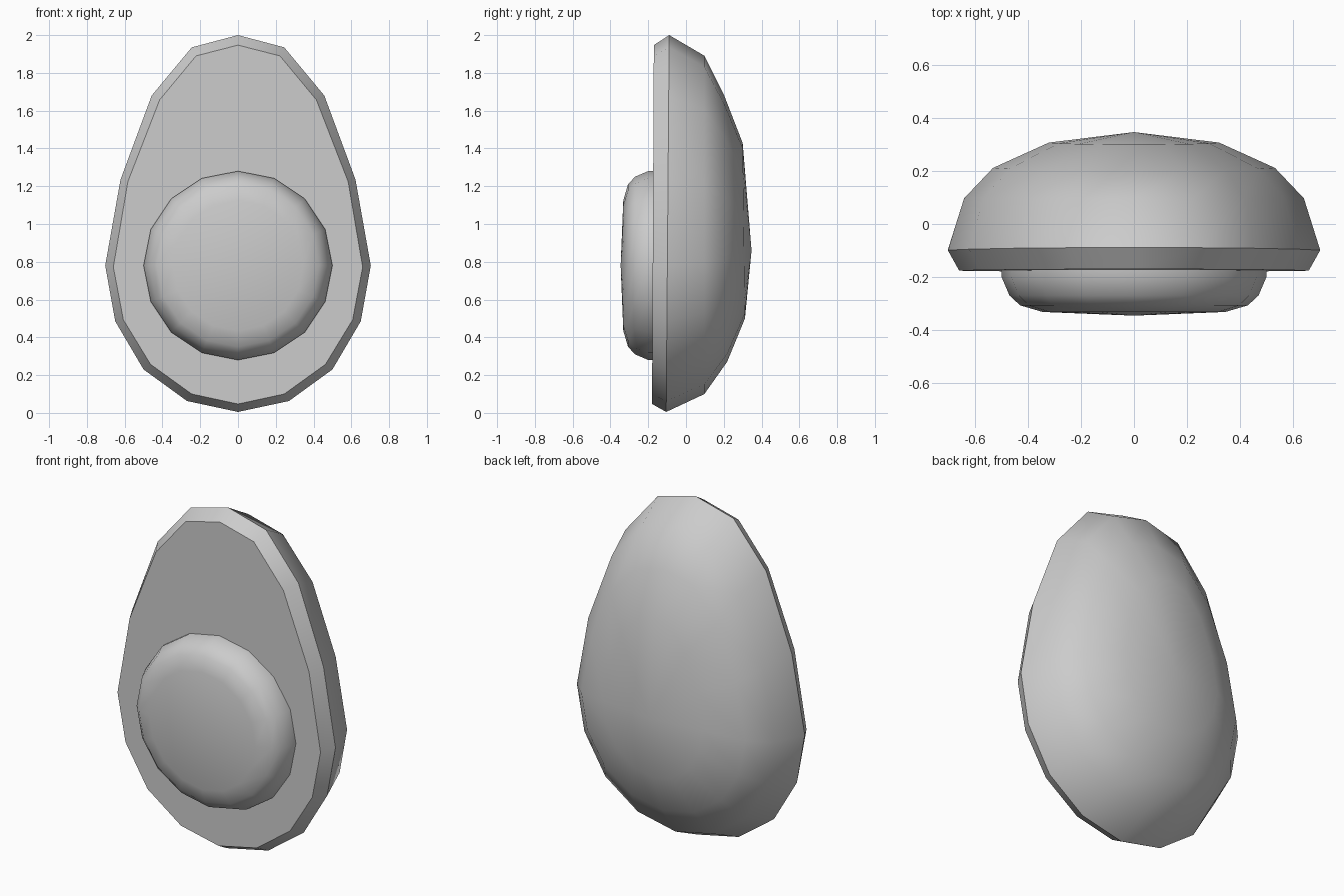
import bpy, bmesh, math

if "Cube" in bpy.data.objects:
    bpy.data.objects.remove(bpy.data.objects["Cube"])


def loft(name, rings, tip, angle):
    """Skin closed rings front to back; flat cap on the first, fan to the tip on the last."""
    bm = bmesh.new()
    loops = [[bm.verts.new(p) for p in ring] for ring in rings]
    n = len(loops[0])
    bm.faces.new(loops[0])
    for a, b in zip(loops, loops[1:]):
        for i in range(n):
            j = (i + 1) % n
            bm.faces.new((a[i], a[j], b[j], b[i]))
    pole = bm.verts.new(tip)
    for i in range(n):
        bm.faces.new((loops[-1][i], loops[-1][(i + 1) % n], pole))
    bmesh.ops.recalc_face_normals(bm, faces=bm.faces[:])
    mesh = bpy.data.meshes.new(name)
    bm.to_mesh(mesh)
    bm.free()
    obj = bpy.data.objects.new(name, mesh)
    bpy.context.collection.objects.link(obj)
    bpy.ops.object.select_all(action='DESELECT')
    obj.select_set(True)
    bpy.context.view_layer.objects.active = obj
    bpy.ops.object.shade_smooth_by_angle(angle=math.radians(angle))
    return obj


def mirrored(half):
    return half + [(-x, z) for x, z in half[-2:0:-1]]


# Avocado half: pear-shaped outline, cut face, rim and domed back
outer = mirrored([(0, 2), (.245, 1.935), (.457, 1.68), (.622, 1.235), (.703, .78),
                  (.65, .485), (.5, .23), (.27, .063), (0, .005)])
inner = mirrored([(0, 1.947), (.222, 1.89), (.415, 1.657), (.583, 1.225), (.66, .772),
                  (.607, .493), (.463, .257), (.245, .1), (0, .047)])
rings = [[(x, -.18 + .005 * z, z) for x, z in inner],
         [(x, -.105 + .008 * z, z) for x, z in outer]]
# Each back ring: x scale, z scale, z offset, y at the bottom, y slope
for sx, sz, oz, y, slope in [(.912, .898, .095, .097, 0),
                             (.757, .707, .267, .218, -.008),
                             (.457, .466, .497, .312, -.006)]:
    rings.append([(x * sx, y + slope * z, oz + z * sz) for x, z in outer])
loft("avocado_half", rings, (0, .347, .86), 40)

# Stone: rounded disc standing proud of the cut face
profile = [(.5, -.15), (.5, -.2), (.47, -.27), (.43, -.307), (.345, -.332)]
stone = [[(r * math.sin(i * math.pi / 8), y, .78 + r * math.cos(i * math.pi / 8))
          for i in range(16)] for r, y in profile]
loft("stone", stone, (0, -.346, .78), 50)
